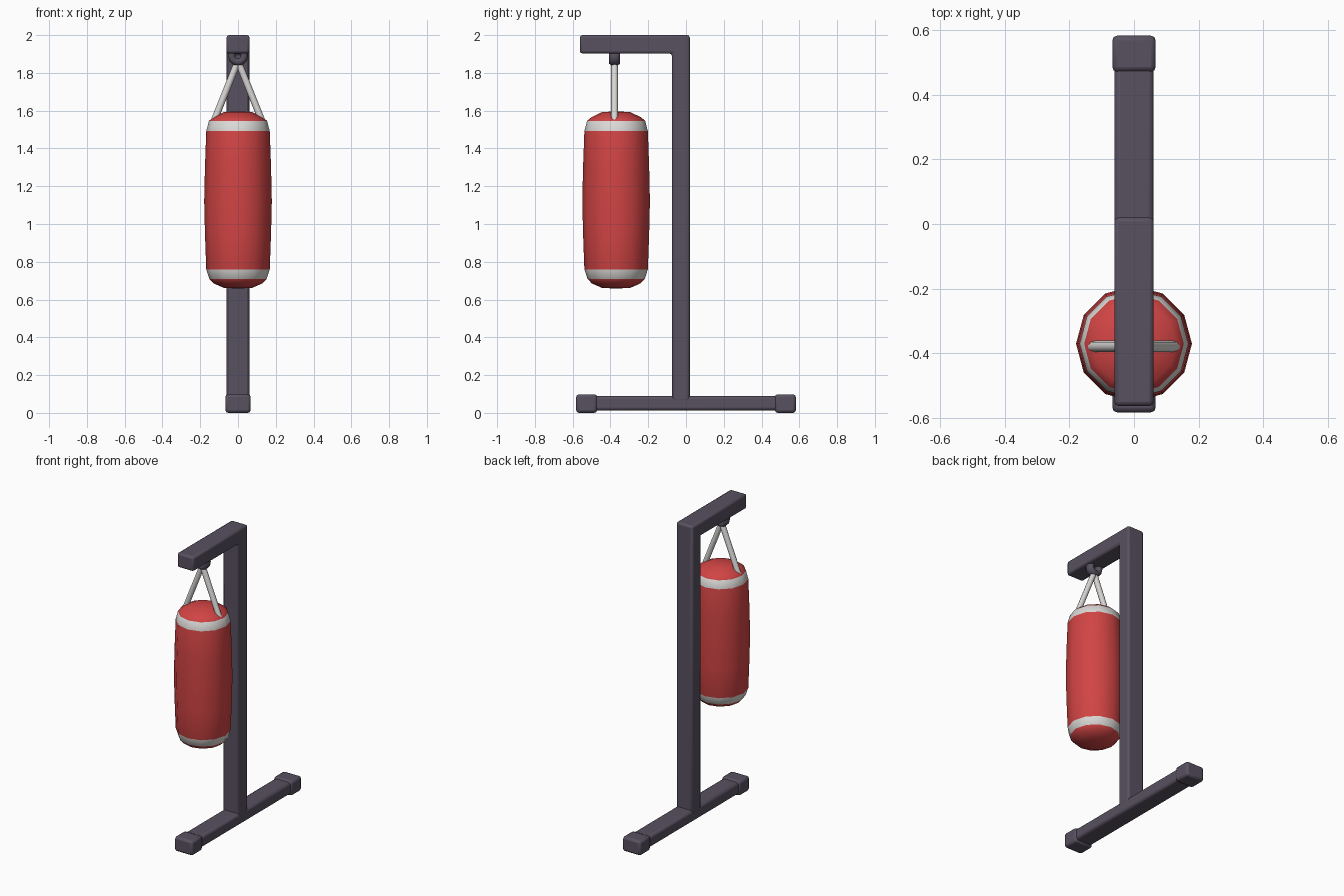
import bpy, bmesh, math
from mathutils import Vector

if "Cube" in bpy.data.objects:
    bpy.data.objects.remove(bpy.data.objects["Cube"])


def material(name, rgb):
    m = bpy.data.materials.new(name)
    m.diffuse_color = (*rgb, 1)
    m.use_nodes = True
    m.node_tree.nodes["Principled BSDF"].inputs["Base Color"].default_value = m.diffuse_color
    return m


FRAME = material("dark_frame", (0.098, 0.082, 0.118))
RED = material("red_leather", (0.64, 0.058, 0.058))
WHITE = material("pale_trim", (0.70, 0.69, 0.67))


def finish(bm, name, mats, angle=40, bevel=0):
    bmesh.ops.recalc_face_normals(bm, faces=bm.faces)
    me = bpy.data.meshes.new(name)
    bm.to_mesh(me)
    bm.free()
    ob = bpy.data.objects.new(name, me)
    bpy.context.collection.objects.link(ob)
    for m in mats:
        me.materials.append(m)
    if bevel:
        mod = ob.modifiers.new("bevel", 'BEVEL')
        mod.width, mod.segments = bevel, 2
    bpy.ops.object.select_all(action='DESELECT')
    ob.select_set(True)
    bpy.context.view_layer.objects.active = ob
    bpy.ops.object.shade_smooth_by_angle(angle=math.radians(angle))
    return ob


def extrude_x(name, outline, half, bevel):
    """Extrude a (y, z) outline symmetrically along x."""
    bm = bmesh.new()
    f = bm.faces.new([bm.verts.new((-half, y, z)) for y, z in outline])
    ext = bmesh.ops.extrude_face_region(bm, geom=[f])['geom']
    bmesh.ops.translate(bm, vec=(2 * half, 0, 0),
                        verts=[v for v in ext if isinstance(v, bmesh.types.BMVert)])
    return finish(bm, name, [FRAME], bevel=bevel)


def block(name, y0, y1, z0, z1, half, bevel):
    return extrude_x(name, [(y0, z0), (y1, z0), (y1, z1), (y0, z1)], half, bevel)


# Floor beam with end feet
block("floor_beam", -0.55, 0.55, 0.012, 0.09, 0.06, 0.016)
for side, y0 in (("front", -0.582), ("back", 0.47)):
    block(side + "_foot", y0, y0 + 0.112, 0.0, 0.098, 0.067, 0.015)

# Upright post and overhead arm in one L-shaped piece
extrude_x("post_and_arm", [(0.02, 0.06), (0.02, 2.0), (-0.562, 2.0), (-0.562, 1.903),
                           (-0.075, 1.903), (-0.075, 0.06)], 0.061, 0.013)

# Bag: 12-sided lathe, trim bands chosen by height
BAG_Y, SIDES = -0.37, 12
profile = [(0.075, 0.662), (0.128, 0.685), (0.152, 0.71), (0.168, 0.76), (0.175, 0.95),
           (0.179, 1.12), (0.175, 1.30), (0.168, 1.492), (0.154, 1.546),
           (0.130, 1.566), (0.075, 1.592)]
bm = bmesh.new()
rings = [[bm.verts.new((r * math.cos(2 * math.pi * i / SIDES),
                        BAG_Y + r * math.sin(2 * math.pi * i / SIDES), z))
          for i in range(SIDES)] for r, z in profile]
for a, b in zip(rings, rings[1:]):
    for i in range(SIDES):
        j = (i + 1) % SIDES
        bm.faces.new((a[i], a[j], b[j], b[i]))
for ring, z in ((rings[0], 0.658), (rings[-1], 1.597)):
    tip = bm.verts.new((0, BAG_Y, z))
    for i in range(SIDES):
        bm.faces.new((ring[i], ring[(i + 1) % SIDES], tip))
for f in bm.faces:
    z = f.calc_center_median().z
    f.material_index = int(0.71 < z < 0.76 or 1.492 < z < 1.546)
finish(bm, "punch_bag", [RED, WHITE], angle=60)

# Hanging straps
HOOK_Y = -0.378
for side, s in (("left", -1), ("right", 1)):
    a, b = Vector((0, HOOK_Y, 1.862)), Vector((s * 0.127, HOOK_Y, 1.545))
    d = b - a
    bm = bmesh.new()
    bmesh.ops.create_cone(bm, cap_ends=True, segments=8, radius1=0.018, radius2=0.018,
                          depth=d.length)
    bmesh.ops.rotate(bm, verts=bm.verts, cent=(0, 0, 0),
                     matrix=d.to_track_quat('Z', 'Y').to_matrix())
    bmesh.ops.translate(bm, verts=bm.verts, vec=(a + b) / 2)
    finish(bm, side + "_strap", [WHITE], angle=60)

# Hook: thick ring half sunk into the arm
bm = bmesh.new()
N, M = 12, 8
ring = []
for i in range(N):
    t = 2 * math.pi * i / N
    loop = []
    for k in range(M):
        p = 2 * math.pi * (k + 0.5) / M
        r = 0.034 + 0.021 * math.cos(p)
        loop.append(bm.verts.new((r * math.cos(t), HOOK_Y + 0.031 * math.sin(p),
                                  1.89 + r * math.sin(t))))
    ring.append(loop)
for i in range(N):
    for k in range(M):
        a, b = ring[i], ring[(i + 1) % N]
        bm.faces.new((a[k], a[(k + 1) % M], b[(k + 1) % M], b[k]))
finish(bm, "hook_ring", [FRAME], angle=60)
